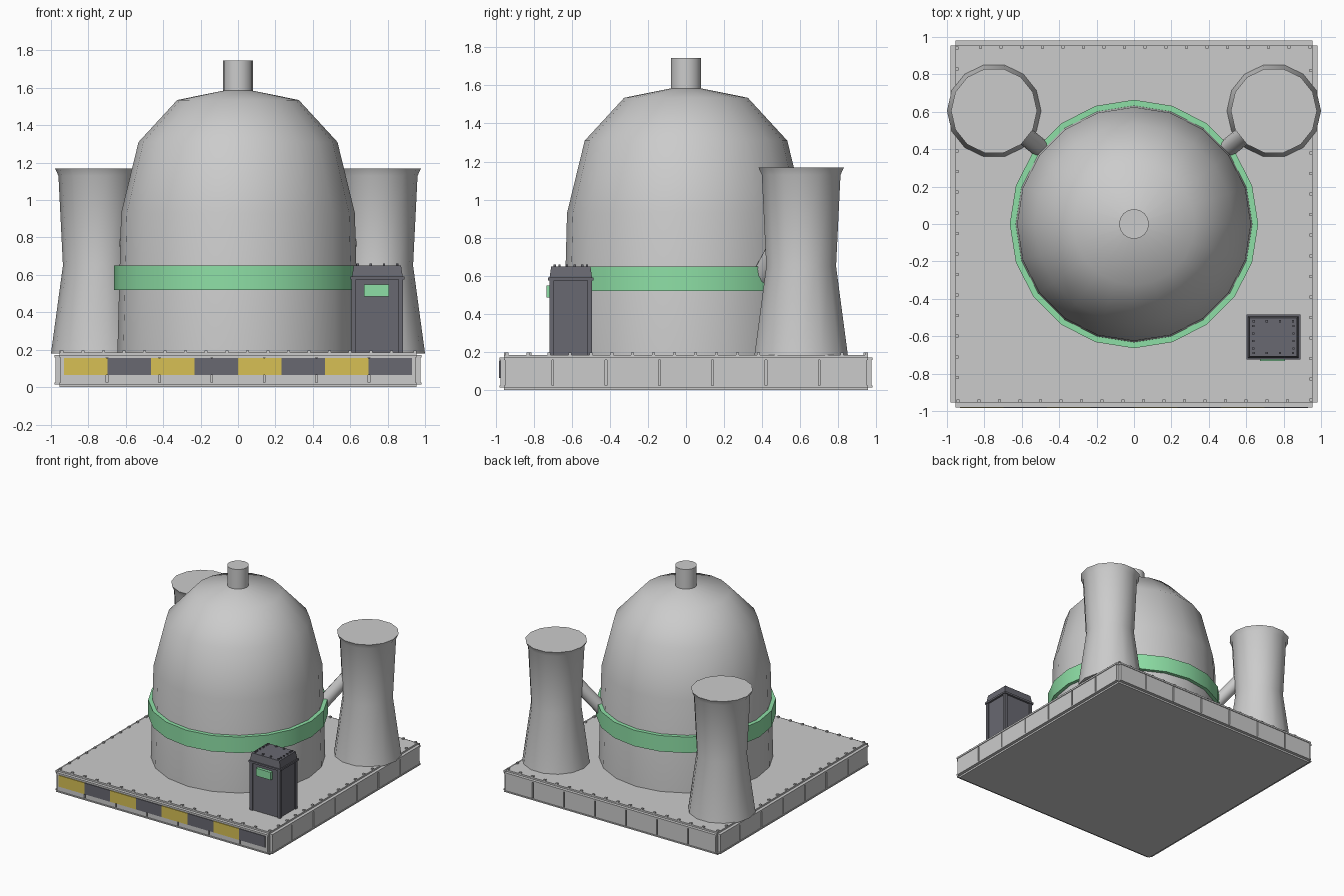
import bpy, bmesh, math
from mathutils import Vector, Matrix

if "Cube" in bpy.data.objects:
    bpy.data.objects.remove(bpy.data.objects["Cube"])


def material(name, rgb):
    m = bpy.data.materials.new(name)
    m.diffuse_color = (*rgb, 1)
    m.use_nodes = True
    m.node_tree.nodes["Principled BSDF"].inputs["Base Color"].default_value = m.diffuse_color
    return m


DARK = material("dark_metal", (0.14, 0.14, 0.165))
YELLOW = material("hazard_yellow", (0.68, 0.53, 0.09))
GREEN = material("glow_green", (0.27, 0.74, 0.38))


def finish(name, bm, mat=None, smooth=None):
    bmesh.ops.recalc_face_normals(bm, faces=bm.faces)
    me = bpy.data.meshes.new(name)
    bm.to_mesh(me)
    bm.free()
    ob = bpy.data.objects.new(name, me)
    bpy.context.collection.objects.link(ob)
    if mat:
        me.materials.append(mat)
    if smooth:
        bpy.ops.object.select_all(action='DESELECT')
        ob.select_set(True)
        bpy.context.view_layer.objects.active = ob
        bpy.ops.object.shade_smooth_by_angle(angle=math.radians(smooth))
    return ob


def add_box(bm, lo, hi, rot=0.0):
    lo, hi = Vector(lo), Vector(hi)
    m = (Matrix.Rotation(rot, 4, 'Z') @ Matrix.Translation((lo + hi) / 2)
         @ Matrix.Diagonal((*(hi - lo), 1)))
    return bmesh.ops.create_cube(bm, size=1, matrix=m)['verts']


def boxes(name, items, mat=None):
    bm = bmesh.new()
    for it in items:
        add_box(bm, *it)
    return finish(name, bm, mat)


def lathe(name, profile, sides, centre=(0, 0), mat=None, closed=False, smooth=40):
    """Revolve (radius, z) points; a closed profile makes a ring, otherwise ends are capped."""
    bm = bmesh.new()
    rings = []
    for r, z in profile:
        rings.append([bm.verts.new((centre[0] + r * math.cos(2 * math.pi * i / sides),
                                    centre[1] + r * math.sin(2 * math.pi * i / sides), z))
                      for i in range(sides)])
    pairs = list(zip(rings, rings[1:]))
    if closed:
        pairs.append((rings[-1], rings[0]))
    else:
        bm.faces.new(rings[0])
        bm.faces.new(rings[-1])
    for a, b in pairs:
        for i in range(sides):
            j = (i + 1) % sides
            bm.faces.new((a[i], a[j], b[j], b[i]))
    return finish(name, bm, mat, smooth)


# Base slab
DECK = 0.185
boxes("base_slab", [((-0.955, -0.955, 0), (0.955, 0.955, DECK))])

# Side panels with seams, rails and deck rivets on all four sides
panels, rails, rivets = [], [], []
for k in range(4):
    rot = k * math.pi / 2
    for i in range(7):
        x = -0.98 + i * 0.28
        panels.append(((max(x + 0.005, -0.95), -0.975, 0.022),
                       (min(x + 0.275, 0.95), -0.95, 0.158), rot))
    rails.append(((-0.955, -0.98, 0.158), (0.955, -0.95, 0.172), rot))
    rails.append(((-0.955, -0.98, 0.014), (0.955, -0.95, 0.024), rot))
    for i in range(17):
        x = -0.94 + i * 0.11
        rivets.append(((x - 0.008, -0.955, DECK - 0.005), (x + 0.008, -0.939, DECK + 0.011), rot))
boxes("base_side_panels", panels)
boxes("base_rails", rails)
boxes("deck_rivets", rivets)

# Hazard stripes on the front edge
w = 1.86 / 8
for mat, start, name in ((YELLOW, 0, "yellow_stripes"), (DARK, 1, "dark_stripes")):
    boxes(name, [((-0.93 + i * w, -0.983, 0.064), (-0.93 + (i + 1) * w, -0.955, 0.156))
                 for i in range(start, 8, 2)], mat)

# Containment dome, glowing band and top vent
lathe("containment_dome", [(0.645, DECK - 0.005), (0.625, 0.93), (0.532, 1.31),
                           (0.325, 1.535), (0.004, 1.6)], 20)
lathe("dome_band", [(0.625, 0.52), (0.664, 0.52), (0.664, 0.65), (0.625, 0.65)], 20,
      mat=GREEN, closed=True)
lathe("top_vent", [(0.08, 1.56), (0.08, 1.745)], 16)

# Cooling towers and slanted link pipes
for s, side in ((-1, "left"), (1, "right")):
    lathe(side + "_cooling_tower", [(0.252, DECK - 0.005), (0.188, 0.65),
                                    (0.212, 1.13), (0.23, 1.168)], 14, (s * 0.748, 0.605))
    out = Vector((s * 0.777, 0.629, 0))
    a, b = out * 0.6 + Vector((0, 0, 0.565)), out * 0.81 + Vector((0, 0, 0.81))
    bm = bmesh.new()
    bmesh.ops.create_cone(bm, cap_ends=True, segments=12, radius1=0.05, radius2=0.05,
                          depth=(b - a).length,
                          matrix=Matrix.Translation((a + b) / 2)
                          @ (b - a).to_track_quat('Z', 'Y').to_matrix().to_4x4())
    finish(side + "_link_pipe", bm, smooth=40)

# Control cabinet
cx, cy = 0.745, -0.605


def centred(hx, hy, z0, z1):
    return ((cx - hx, cy - hy, z0), (cx + hx, cy + hy, z1))


parts = [centred(0.127, 0.103, DECK - 0.005, 0.58), centred(0.144, 0.12, 0.575, 0.59)]
for sx in (-1, 1):
    for sy in (-1, 1):
        px, py = cx + sx * 0.125, cy + sy * 0.1
        parts.append(((px - 0.012, py - 0.012, DECK), (px + 0.012, py + 0.012, 0.578)))
boxes("cabinet_body", parts, DARK)

# Cabinet lid, slightly tapered, with rivets
bm = bmesh.new()
for v in add_box(bm, *centred(0.136, 0.112, 0.588, 0.65)):
    if v.co.z > 0.64:
        v.co.x = cx + (v.co.x - cx) * 0.93
        v.co.y = cy + (v.co.y - cy) * 0.92
finish("cabinet_lid", bm, DARK)
lid = []
for i in range(4):
    for s in (-1, 1):
        for x, y in ((cx - 0.105 + i * 0.07, cy + s * 0.085), (cx + s * 0.108, cy - 0.06 + i * 0.04)):
            lid.append(((x - 0.006, y - 0.006, 0.645), (x + 0.006, y + 0.006, 0.66)))
boxes("cabinet_rivets", lid, DARK)

# Cabinet screen
boxes("cabinet_screen", [((0.675, -0.732, 0.485), (0.808, -0.70, 0.548))], GREEN)
